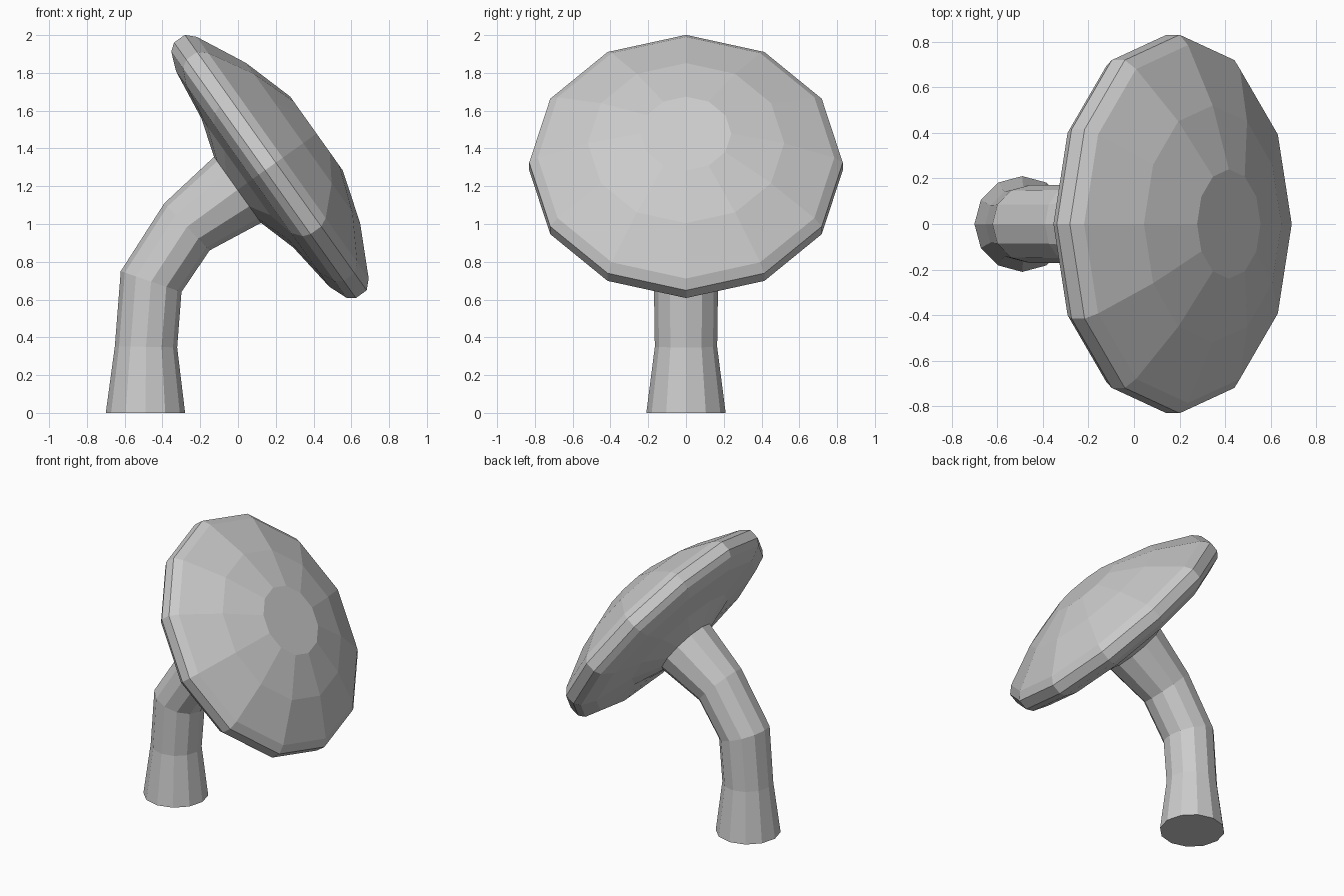
import bpy, bmesh, math
from mathutils import Vector

if "Cube" in bpy.data.objects:
    bpy.data.objects.remove(bpy.data.objects["Cube"])

SIDES = 12


def loft(name, rings):
    """Skin circular rings given as (centre, axis, radius); axes lie in the xz plane."""
    bm = bmesh.new()
    loops = []
    for centre, axis, radius in rings:
        c, a = Vector(centre), Vector(axis).normalized()
        v = Vector((0, 1, 0))
        u = v.cross(a)
        loops.append([bm.verts.new(c + radius * (math.cos(t) * u + math.sin(t) * v))
                      for t in (2 * math.pi * i / SIDES for i in range(SIDES))])
    for low, high in zip(loops, loops[1:]):
        for i in range(SIDES):
            j = (i + 1) % SIDES
            bm.faces.new((low[i], low[j], high[j], high[i]))
    bm.faces.new(loops[0][::-1])
    bm.faces.new(loops[-1])
    bmesh.ops.recalc_face_normals(bm, faces=bm.faces)
    mesh = bpy.data.meshes.new(name)
    bm.to_mesh(mesh)
    bm.free()
    obj = bpy.data.objects.new(name, mesh)
    bpy.context.collection.objects.link(obj)
    return obj


cap_axis = Vector((0.815, 0, 0.58)).normalized()
cap_centre = Vector((0.2, 0, 1.325))

# Bent stem, flared at the foot and where it meets the cap
loft("stem", [
    ((-0.49, 0, 0), (0, 0, 1), 0.21),
    ((-0.487, 0, 0.35), (0.02, 0, 1), 0.165),
    ((-0.46, 0, 0.695), (0.11, 0, 0.32), 0.17),
    ((-0.27, 0, 0.985), (0.25, 0, 0.24), 0.173),
    (cap_centre - 0.245 * cap_axis, cap_axis, 0.215),
])

# Tilted cap: underside, rounded rim, then flat-topped dome (height, radius)
profile = [(-0.25, 0.21), (-0.185, 0.42), (-0.15, 0.70), (-0.11, 0.80), (-0.07, 0.83),
           (0.0, 0.83), (0.045, 0.785), (0.178, 0.52), (0.265, 0.24)]
loft("cap", [(cap_centre + h * cap_axis, cap_axis, r) for h, r in profile])
